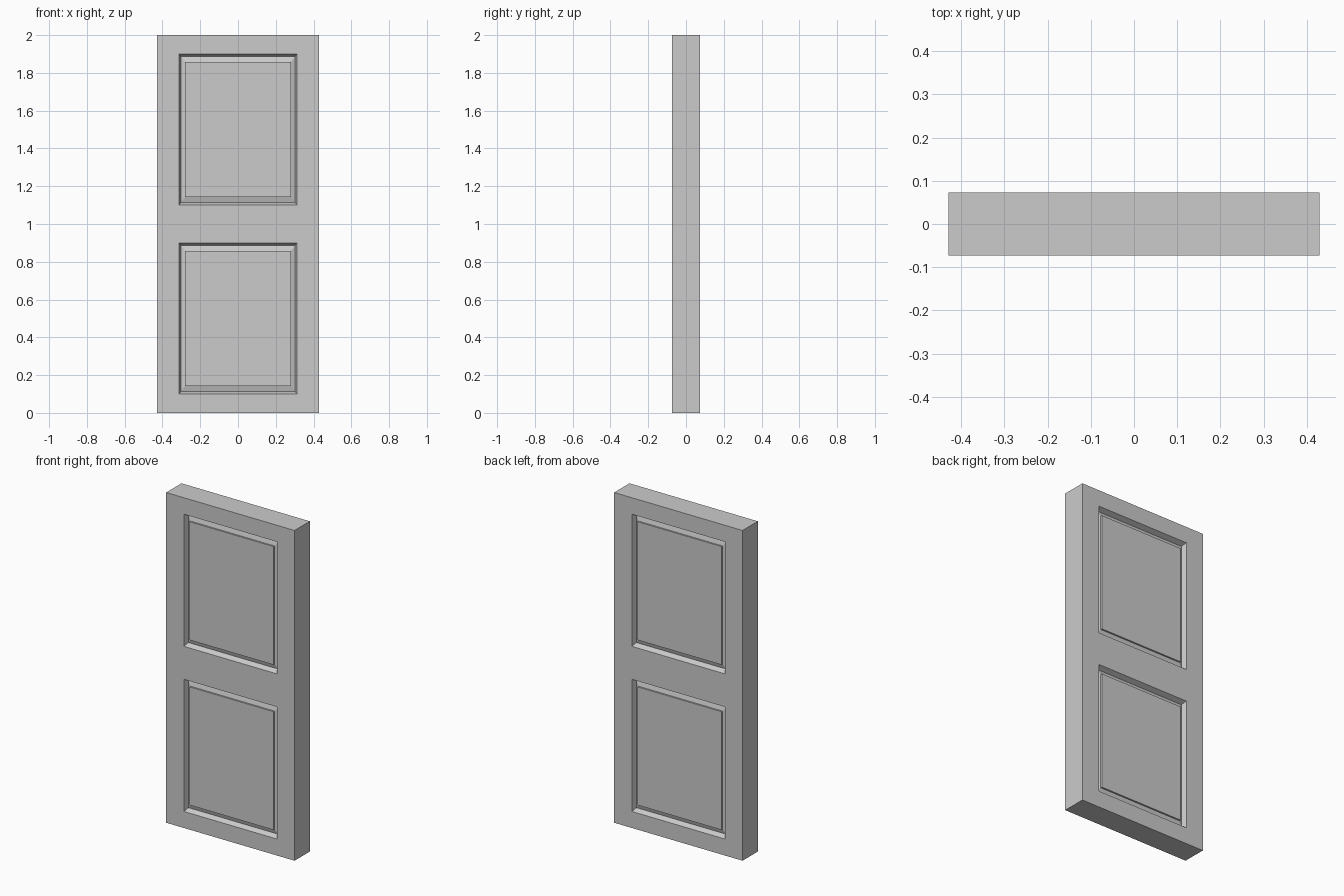
import bpy, bmesh
from mathutils import Vector

if "Cube" in bpy.data.objects:
    bpy.data.objects.remove(bpy.data.objects["Cube"])

W, D, H = 0.43, 0.073, 2.0            # half width, half thickness, height
PX = 0.312                            # half width of a panel
PANELS = [(0.10, 0.90), (1.10, 1.90)]  # bottom and top of each panel

# Moulding profile: x margin, z margin, depth below the door face
PROFILE = [(0.010, 0.014, 0.030),     # outer chamfer into the groove
           (0.031, 0.042, 0.022),     # gentle ramp towards the centre
           (0.031, 0.042, 0.012)]     # step up to the raised field

bm = bmesh.new()

# Door slab
bmesh.ops.create_cube(bm, size=1)
for v in bm.verts:
    v.co = Vector((v.co.x * 2 * W, v.co.y * 2 * D, (v.co.z + 0.5) * H))


def cut(point, normal):
    geom = bm.verts[:] + bm.edges[:] + bm.faces[:]
    bmesh.ops.bisect_plane(bm, geom=geom, plane_co=point, plane_no=normal)


# Stile and rail lines
for x in (-PX, PX):
    cut((x, 0, 0), (1, 0, 0))
for z in [z for pair in PANELS for z in pair]:
    cut((0, 0, z), (0, 0, 1))

# Recessed panels with raised fields, on both sides
for z0, z1 in PANELS:
    mid = (z0 + z1) / 2
    bm.normal_update()
    cells = [f for f in bm.faces if abs(f.normal.y) > 0.9
             and abs(f.calc_center_median().x) < 0.01
             and abs(f.calc_center_median().z - mid) < 0.01]
    for face in cells:
        side = 1 if face.normal.y > 0 else -1
        for mx, mz, depth in PROFILE:
            bmesh.ops.inset_individual(bm, faces=[face], thickness=0.001)
            for v in face.verts:
                v.co = (PX - mx if v.co.x > 0 else mx - PX,
                        side * (D - depth),
                        z1 - mz if v.co.z > mid else z0 + mz)

bmesh.ops.recalc_face_normals(bm, faces=bm.faces[:])
mesh = bpy.data.meshes.new("panelled_door")
bm.to_mesh(mesh)
bm.free()
door = bpy.data.objects.new("panelled_door", mesh)
bpy.context.collection.objects.link(door)
